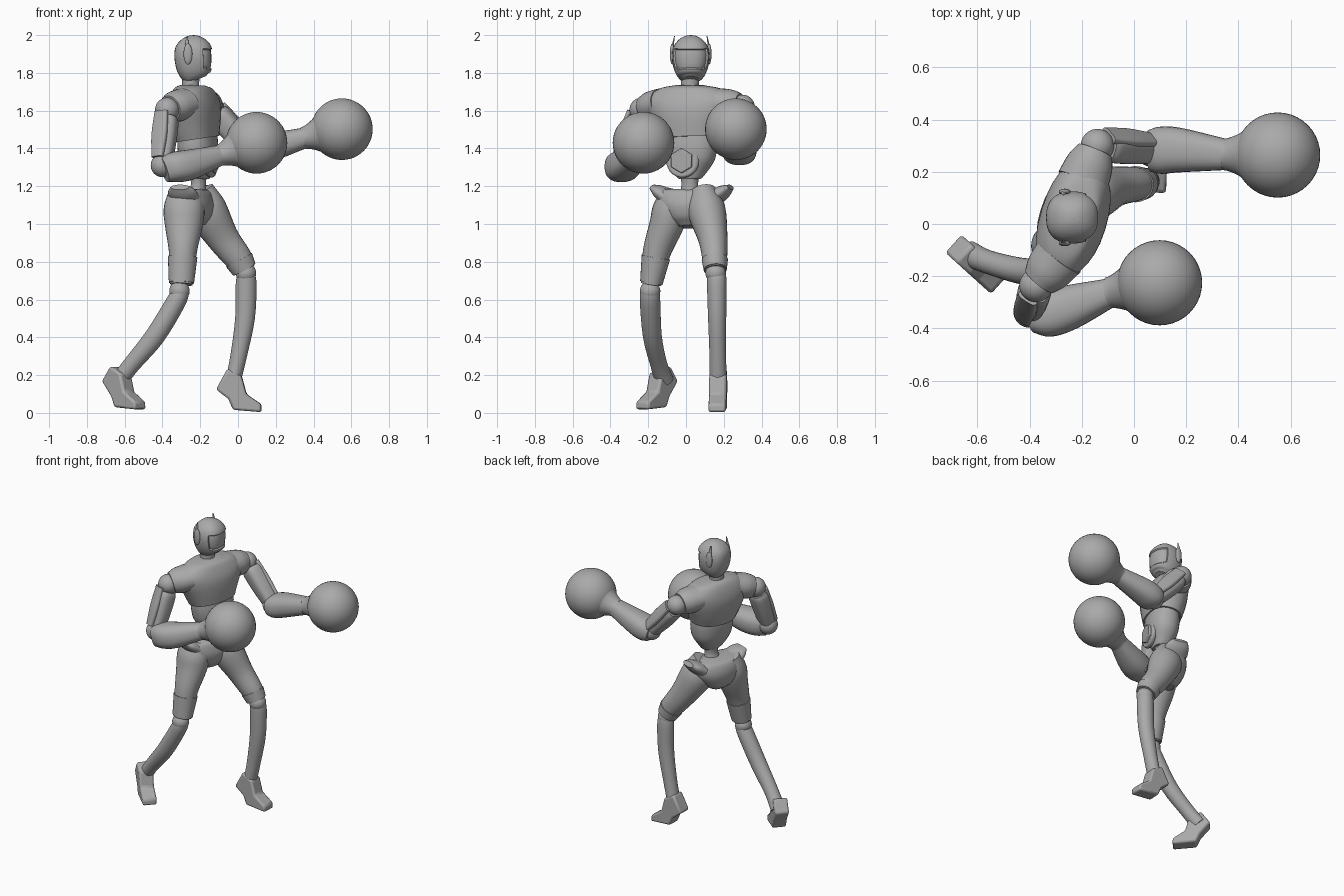
import bpy, bmesh, math
from mathutils import Vector, Matrix

old = bpy.data.objects.get("Cube")
if old:
    bpy.data.objects.remove(old, do_unlink=True)

GREY = (0.4, 0.4, 0.4, 1)
grey = bpy.data.materials.new("plain grey")
grey.use_nodes = True
grey.diffuse_color = GREY
grey.node_tree.nodes["Principled BSDF"].inputs["Base Color"].default_value = GREY

YAW = math.radians(-17)                              # twist of the trunk
ACROSS = Vector((-math.sin(YAW), math.cos(YAW), 0))  # towards the left shoulder
AHEAD = Vector((math.cos(YAW), math.sin(YAW), 0))
Y = Vector((0, 1, 0))
Z = Vector((0, 0, 1))


def finish(name, bm, bevel=0, angle=40):
    bmesh.ops.recalc_face_normals(bm, faces=bm.faces)
    mesh = bpy.data.meshes.new(name)
    bm.to_mesh(mesh)
    bm.free()
    ob = bpy.data.objects.new(name, mesh)
    bpy.context.collection.objects.link(ob)
    mesh.materials.append(grey)
    if bevel:
        mod = ob.modifiers.new("soft edges", 'BEVEL')
        mod.width, mod.segments = bevel, 2
    bpy.ops.object.select_all(action='DESELECT')
    ob.select_set(True)
    bpy.context.view_layer.objects.active = ob
    bpy.ops.object.shade_smooth_by_angle(angle=math.radians(angle))
    return ob


def smooth_rings(rings, steps=4):
    """Catmull-Rom interpolation of (x, y, z, half_side, half_other) rings."""
    r = [Vector(v) for v in rings]
    r = [r[0] * 2 - r[1]] + r + [r[-1] * 2 - r[-2]]
    out = []
    for a, b, c, d in zip(r, r[1:], r[2:], r[3:]):
        for i in range(steps):
            t = i / steps
            out.append(b + (c - a) * (t / 2) + (a * 2 - b * 5 + c * 4 - d) * (t * t / 2)
                       + (b * 3 - a - c * 3 + d) * (t ** 3 / 2))
    return out + [r[-2]]


def loft_mesh(rings, side, power=2, n=28):
    bm = bmesh.new()
    rows = smooth_rings(rings)
    mids = [Vector(r[:3]) for r in rows]
    loops = []
    for i, r in enumerate(rows):
        t = (mids[min(i + 1, len(rows) - 1)] - mids[max(i - 1, 0)]).normalized()
        s = (side - t * side.dot(t)).normalized()
        u = t.cross(s)
        ring = []
        for k in range(n):
            c, d = math.cos(math.tau * k / n), math.sin(math.tau * k / n)
            px = math.copysign(abs(c) ** (2 / power), c) * max(r[3], 0.002)
            py = math.copysign(abs(d) ** (2 / power), d) * max(r[4], 0.002)
            ring.append(bm.verts.new(mids[i] + s * px + u * py))
        loops.append(ring)
    for lo, hi in zip(loops, loops[1:]):
        for k in range(n):
            bm.faces.new((lo[k], lo[(k + 1) % n], hi[(k + 1) % n], hi[k]))
    bm.faces.new(loops[0])
    bm.faces.new(loops[-1])
    bmesh.ops.recalc_face_normals(bm, faces=bm.faces)
    return bm


def loft(name, rings, side=Y, power=2):
    return finish(name, loft_mesh(rings, side, power))


def trunk_loft(name, rows, power=2.3):
    """Rows are (x, height, half width, half depth)."""
    return loft(name, [(x, 0.02, z, w, d) for x, z, w, d in rows], ACROSS, power)


def ball(name, at, r, scale=(1, 1, 1)):
    bm = bmesh.new()
    bmesh.ops.create_uvsphere(bm, u_segments=40, v_segments=24, radius=r,
                              matrix=Matrix.Translation(at) @ Matrix.Diagonal((*scale, 1)))
    return finish(name, bm)


def prism(name, at, axis, r, depth, sides, bevel=0):
    bm = bmesh.new()
    bmesh.ops.create_cone(bm, cap_ends=True, segments=sides, radius1=r, radius2=r, depth=depth,
                          matrix=Matrix.Translation(at) @ axis.to_track_quat('Z', 'Y').to_matrix().to_4x4())
    return finish(name, bm, bevel, 25)


def slab(name, profile, origin, along, width, bevel=0.012):
    """Extrudes a (forward, up) side profile sideways."""
    bm = bmesh.new()
    along = along.normalized()
    side = Z.cross(along)
    verts = [bm.verts.new(origin + along * f + Z * h - side * width / 2) for f, h in profile]
    face = bm.faces.new(verts)
    new = bmesh.ops.extrude_face_region(bm, geom=[face])["geom"]
    bmesh.ops.translate(bm, vec=side * width, verts=[v for v in new if isinstance(v, bmesh.types.BMVert)])
    return finish(name, bm, bevel)


# Head with a sunken visor, ear pods and antennae
hx, hy = -0.235, 0.025
bm = loft_mesh([(-0.215, hy, 1.765, .045, .05), (-0.222, hy, 1.785, .072, .078), (-0.23, hy, 1.83, .092, .096),
                (hx, hy, 1.89, .1, .102), (hx, hy, 1.94, .09, .094), (hx, hy, 1.975, .064, .066),
                (hx, hy, 1.995, .03, .03), (hx, hy, 2.0, 0, 0)], Y, 2.4)
visor = [f for f in bm.faces if f.normal.x > 0.45 and 1.82 < f.calc_center_median().z < 1.93]
bmesh.ops.inset_region(bm, faces=visor, thickness=0.005, depth=-0.008)
finish("head", bm, angle=30)
for s, label in ((1, "left"), (-1, "right")):
    ball(label + "_ear_pod", (-0.265, hy + s * 0.098, 1.9), 0.055, (0.42, 0.22, 1))
    loft(label + "_antenna", [(-0.27, hy + s * .1, 1.9, .007, .012), (-0.27, hy + s * .094, 1.95, .005, .01),
                              (-0.27, hy + s * .086, 1.995, .002, .003)])
loft("neck", [(-0.245, .02, 1.66, .06, .06), (-0.25, .02, 1.71, .048, .046), (-0.25, .022, 1.8, .05, .046)])

# Trunk
trunk_loft("chest", [(-0.24, 1.735, .075, .06), (-0.24, 1.715, .17, .09), (-0.237, 1.66, .235, .115),
                     (-0.232, 1.6, .225, .127), (-0.225, 1.52, .19, .122), (-0.215, 1.45, .16, .108)])
trunk_loft("belly", [(-0.215, 1.46, .148, .098), (-0.212, 1.4, .146, .1), (-0.21, 1.33, .13, .09),
                     (-0.205, 1.26, .08, .06), (-0.205, 1.24, .06, .05)])
trunk_loft("spine", [(-0.21, 1.26, .052, .045), (-0.21, 1.2, .045, .04), (-0.22, 1.12, .07, .06)], 2)
plate_mid = Vector((-0.215, 0.02, 1.335)) + AHEAD * 0.08 - ACROSS * 0.015
prism("belly_disc", plate_mid, AHEAD, 0.09, 0.03, 20, 0.01)
prism("belly_hexagon", plate_mid + AHEAD * 0.015, AHEAD, 0.066, 0.03, 6, 0.006)

# Pelvis with flared hip horns
trunk_loft("pelvis", [(-0.245, 1.185, .17, .06), (-0.245, 1.165, .18, .095), (-0.248, 1.1, .17, .115),
                      (-0.242, 1.03, .12, .1), (-0.235, .985, .06, .06)])
for s, label in ((1, "left"), (-1, "right")):
    root = Vector((-0.245, 0.03, 1.14)) + ACROSS * s * 0.13
    tip = root + ACROSS * s * 0.085 + Z * 0.055
    mid = root.lerp(tip, 0.6)
    loft(label + "_hip_horn", [(*root, .085, .045), (*mid, .075, .035), (*tip, .05, .016)], AHEAD)

# Legs: thigh, cuff, knee ball and shin
legs = {
    "right": ([(-0.275, -.05, 1.17, .07, .09), (-0.285, -.08, 1.08, .095, .108), (-0.287, -.105, .99, .09, .1),
               (-0.292, -.155, .85, .074, .074), (-0.3, -.185, .68, .054, .06)],
              (-0.31, -.19, .645),
              [(-0.3, -.19, .65, .05, .045), (-0.33, -.19, .585, .054, .052), (-0.44, -.178, .405, .05, .053),
               (-0.56, -.145, .26, .045, .046), (-0.63, -.115, .17, .05, .045)]),
    "left": ([(-0.215, .09, 1.17, .07, .09), (-0.165, .11, 1.07, .1, .108), (-0.08, .142, .925, .078, .086),
              (0, .152, .82, .066, .074), (0.035, .155, .755, .056, .06)],
             (0.042, .157, .74),
             [(0.042, .16, .745, .05, .045), (0.043, .163, .68, .052, .055), (0.037, .165, .5, .048, .052),
              (0.005, .168, .31, .044, .044), (-0.025, .17, .17, .046, .04)]),
}
for label, (thigh, knee, shin) in legs.items():
    loft(label + "_thigh", thigh)
    low, end = Vector(thigh[-2]), Vector(thigh[-1])
    cuff = [low.lerp(end, t) for t in (0.15, 0.5, 0.95)]
    loft(label + "_thigh_cuff", [(c[0], c[1], c[2], c[3] + .005, c[4] + .006) for c in cuff])
    ball(label + "_knee", knee, 0.054)
    loft(label + "_shin", shin)

# Feet with raised heel spurs
def foot(label, origin, along, heel):
    base = [(-0.035, .07), (-0.01, .012), (0.14, 0), (0.138, .042), (0.06, .095), (0.035, .19), (-0.04, .23)]
    slab(label + "_foot", [(-0.1, heel)] + base, Vector(origin), along, 0.092)

foot("right", (-0.62, -.14, .018), Vector((.74, -.67, 0)), .15)
foot("left", (-0.015, .17, .004), Vector((1, -.04, 0)), .12)

# Arms: shoulder sleeve, ball, upper arm, elbow, forearm and round glove
arms = {
    "right": ((-0.375, -.235, 1.605), (-0.4, -.335, 1.31),
              [(-0.39, -.365, 1.285, .055, .065), (-0.34, -.35, 1.3, .085, .08), (-0.25, -.32, 1.315, .086, .08),
               (-0.09, -.262, 1.365, .055, .054)], (0.098, -.225, 1.43)),
    "left": ((-0.14, .3, 1.62), (0.07, .28, 1.38),
             [(0.06, .28, 1.375, .08, .06), (0.1, .282, 1.385, .09, .075), (0.17, .283, 1.405, .086, .075),
              (0.35, .266, 1.455, .06, .055)], (0.55, .264, 1.502)),
}
for label, (shoulder, elbow, forearm, glove) in arms.items():
    s = 1 if label == "left" else -1
    top, bend, hand = Vector(shoulder), Vector(elbow), Vector(glove)
    inner = Vector((-0.24, 0.02, 1.64)) + ACROSS * s * 0.15
    edge = inner.lerp(top, 0.85)
    loft(label + "_sleeve", [(*inner, .1, .08), (*inner.lerp(edge, .6), .09, .082), (*edge, .07, .07)], AHEAD)
    ball(label + "_shoulder", top, 0.064)
    p = [top.lerp(bend, t) for t in (0.14, 0.25, 0.6, 0.97)]
    loft(label + "_upper_arm", [(*p[0], .056, .052), (*p[1], .064, .058), (*p[2], .06, .055),
                                (*p[3], .048, .046)], AHEAD, 2.8)
    # Outer guard lying along the upper arm
    axis = (bend - top).normalized()
    out = (ACROSS * s + (Z * 0.8 if s > 0 else -AHEAD * 0.3))
    out = (out - axis * out.dot(axis)).normalized()
    g = [top.lerp(bend, t) + out * 0.052 for t in (0.08, 0.5, 0.9)]
    loft(label + "_arm_guard", [(*g[0], .04, .016), (*g[1], .046, .02), (*g[2], .034, .016)],
         axis.cross(out), 3)
    ball(label + "_elbow", bend, 0.062)
    loft(label + "_forearm", forearm, Y, 2.4)
    wrist = Vector(forearm[-1][:3])
    c = [wrist.lerp(hand, t) for t in (-0.03, 0.08, 0.3, 0.5)]
    loft(label + "_glove_cuff", [(*c[0], .06, .058), (*c[1], .065, .063), (*c[2], .085, .085),
                                 (*c[3], .12, .12)])
    ball(label + "_glove", hand, 0.163)
